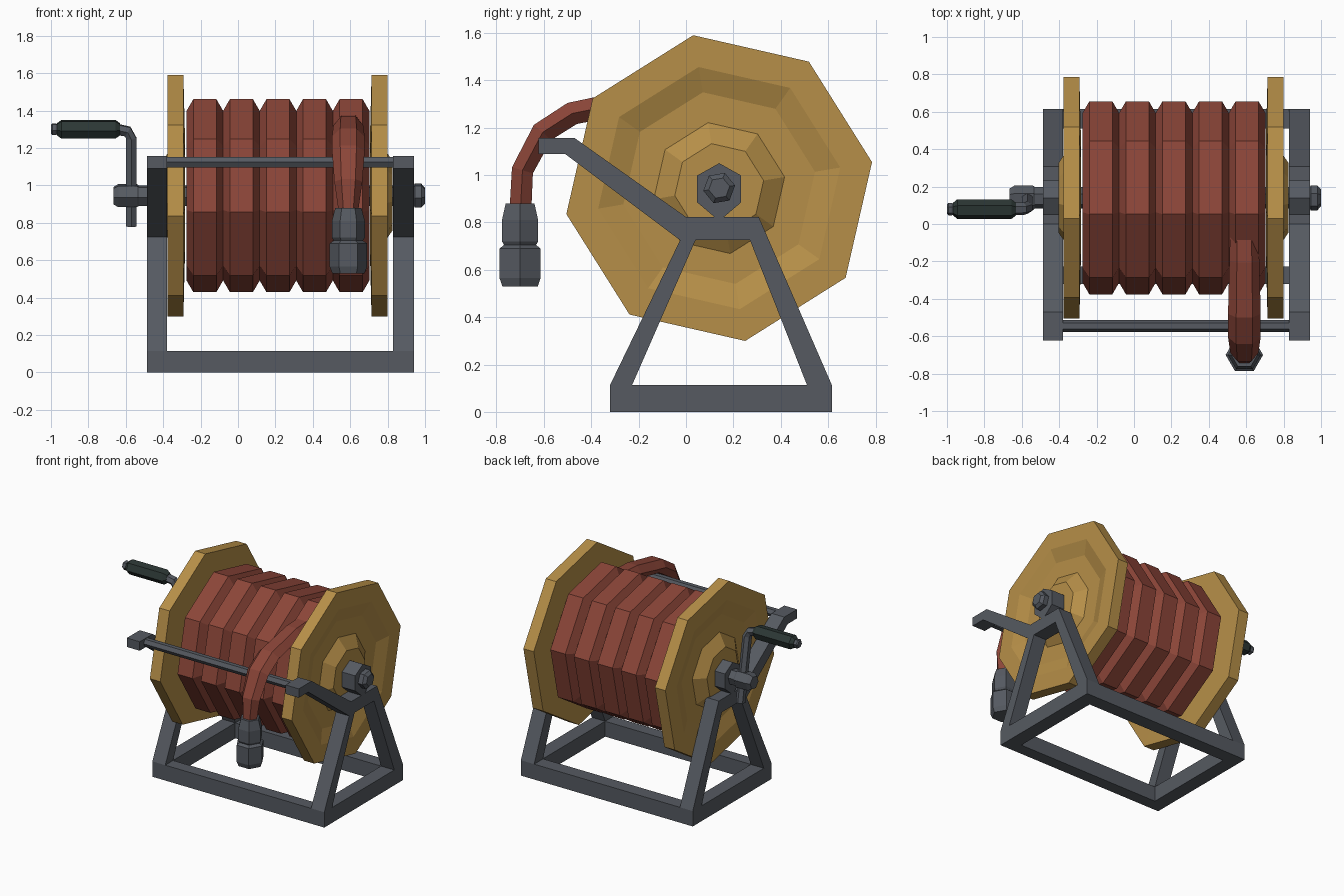
import bpy, bmesh, math
from mathutils import Vector, Matrix

if "Cube" in bpy.data.objects:
    bpy.data.objects.remove(bpy.data.objects["Cube"])


def material(name, rgb):
    m = bpy.data.materials.new(name)
    m.diffuse_color = (*rgb, 1)
    m.use_nodes = True
    m.node_tree.nodes["Principled BSDF"].inputs["Base Color"].default_value = m.diffuse_color
    return m


GOLD = material("ochre", (0.47, 0.275, 0.065))
RED = material("hose red", (0.26, 0.06, 0.04))
GREY = material("frame grey", (0.092, 0.102, 0.12))
GRIP = material("dark green", (0.025, 0.038, 0.035))

CENTRE = Vector((0, 0.14, 0.945))      # reel axis
TILT = math.radians(9.65)              # reel is turned by this much
UP = Vector((0, -math.sin(TILT), math.cos(TILT)))
SIDES = ((-0.487, -0.38), (0.83, 0.94))  # x ranges of the two side frames
ALONG_X = Matrix(((0, 0, 1), (1, 0, 0), (0, 1, 0)))


def skin(name, rings, mat):
    """Bridge matching rings of points and cap both ends."""
    bm = bmesh.new()
    loops = [[bm.verts.new(p) for p in ring] for ring in rings]
    n = len(loops[0])
    for a, b in zip(loops, loops[1:]):
        for i in range(n):
            j = (i + 1) % n
            bm.faces.new((a[i], a[j], b[j], b[i]))
    bm.faces.new(loops[0])
    bm.faces.new(loops[-1])
    bmesh.ops.recalc_face_normals(bm, faces=bm.faces)
    me = bpy.data.meshes.new(name)
    bm.to_mesh(me)
    bm.free()
    me.materials.append(mat)
    ob = bpy.data.objects.new(name, me)
    bpy.context.collection.objects.link(ob)
    return ob


def prism(name, pts, x0, x1, mat=GREY):
    """Extrude a (y, z) outline from x0 to x1."""
    return skin(name, [[(x, y, z) for y, z in pts] for x in (x0, x1)], mat)


def lathe(name, profile, n, mat, origin=CENTRE, axes=ALONG_X, rot=TILT):
    """Turn (position, radius) pairs around an axis with n sides."""
    ang = [rot + math.tau * i / n for i in range(n)]
    return skin(name, [[origin + axes @ Vector((r * math.cos(t), r * math.sin(t), a))
                        for t in ang] for a, r in profile], mat)


def sweep(name, path, side, radii, mat, n=6):
    """Tube along a planar path; radii are (across plane, in plane)."""
    rings = []
    for i, p in enumerate(path):
        tan = (path[min(i + 1, len(path) - 1)] - path[max(i - 1, 0)]).normalized()
        nrm = tan.cross(side)
        rings.append([p + side * radii[i][0] * math.cos(t) + nrm * radii[i][1] * math.sin(t)
                      for t in (math.tau * k / n for k in range(n))])
    return skin(name, rings, mat)


# Side frames: base rail, two legs, top bar, guide arm, bearing block
outlines = {
    "base_rail": [(-0.32, 0), (0.615, 0), (0.615, 0.115), (-0.32, 0.115)],
    "front_leg": [(-0.32, 0.115), (-0.227, 0.115), (0.04, 0.725), (-0.025, 0.725)],
    "back_leg": [(0.51, 0.115), (0.615, 0.115), (0.307, 0.823), (0.27, 0.725)],
    "top_bar": [(-0.025, 0.725), (0.27, 0.725), (0.307, 0.823), (0, 0.823)],
    "guide_arm": [(-0.025, 0.725), (0, 0.823), (-0.47, 1.156), (-0.622, 1.156),
                  (-0.622, 1.089), (-0.51, 1.089)],
    "bearing_block": [(0.14, 1.05), (0.233, 0.998), (0.233, 0.885), (0.14, 0.806),
                      (0.047, 0.885), (0.047, 0.998)],
}
for label, (x0, x1) in zip(("left", "right"), SIDES):
    for part, pts in outlines.items():
        prism(f"{label}_{part}", pts, x0, x1)

# Cross members
prism("front_base_bar", [(-0.32, 0), (-0.227, 0), (-0.227, 0.115), (-0.32, 0.115)], -0.38, 0.83)
prism("back_base_bar", [(0.51, 0), (0.615, 0), (0.615, 0.115), (0.51, 0.115)], -0.38, 0.83)
lathe("guide_rod", [(-0.39, 0.032), (0.84, 0.032)], 6, GREY, Vector((0, -0.545, 1.124)), rot=0)

# Reel flanges with a recessed ring and raised hub
flange = [(0.705, 0.3), (0.714, 0.654), (0.80, 0.654), (0.80, 0.518), (0.765, 0.41),
          (0.765, 0.28), (0.825, 0.19)]
lathe("right_flange", flange, 8, GOLD)
lathe("left_flange", [(0.422 - x, r) for x, r in flange], 8, GOLD)

# Wound hose: five ridged coils
coils, pitch = [(-0.275, 0.46)], 0.1955
for i in range(5):
    x = -0.275 + i * pitch
    coils += [(x + 0.036, 0.523), (x + pitch - 0.036, 0.523), (x + pitch, 0.46)]
lathe("hose_coils", coils, 8, RED)

# Loose hose end hanging over the guide rod
path = [(0.0, 1.33), (-0.2, 1.32), (-0.38, 1.28), (-0.48, 1.26), (-0.605, 1.18), (-0.69, 1.02),
        (-0.698, 0.86)]
radii = [(0.075, 0.055), (0.08, 0.056), (0.085, 0.056), (0.087, 0.056), (0.087, 0.056),
         (0.075, 0.053), (0.052, 0.053)]
sweep("hose_end", [Vector((0.59, y, z)) for y, z in path], Vector((1, 0, 0)), radii, RED)

# Hex nozzle
lathe("nozzle", [(0.88, 0.07), (0.81, 0.088), (0.72, 0.088), (0.705, 0.078), (0.69, 0.1),
                 (0.565, 0.1), (0.53, 0.086)], 6, GREY,
      Vector((0.59, -0.70, 0)), Matrix.Identity(3), 0)

# Axle with chamfered ends
lathe("axle", [(-0.665, 0.05), (-0.64, 0.066), (-0.54, 0.066), (-0.53, 0.058), (0.94, 0.058),
               (0.945, 0.068), (0.98, 0.068), (1.0, 0.045)], 6, GREY)

# Crank arm and grip
crank = [(-0.57, -0.165), (-0.57, 0.31), (-0.59, 0.348), (-0.65, 0.36)]
sweep("crank_arm", [CENTRE + Vector((x, 0, 0)) + UP * d for x, d in crank],
      Vector((1, 0, 0)).cross(UP), [(0.034, 0.032)] * 4, GREY)
hand = CENTRE + UP * 0.36
lathe("crank_grip", [(-0.63, 0.034), (-0.655, 0.053), (-0.945, 0.053), (-0.968, 0.034)],
      6, GRIP, hand)
lathe("grip_tip", [(-0.96, 0.026), (-0.975, 0.034), (-0.992, 0.034), (-1.0, 0.026)], 6, GREY, hand)
